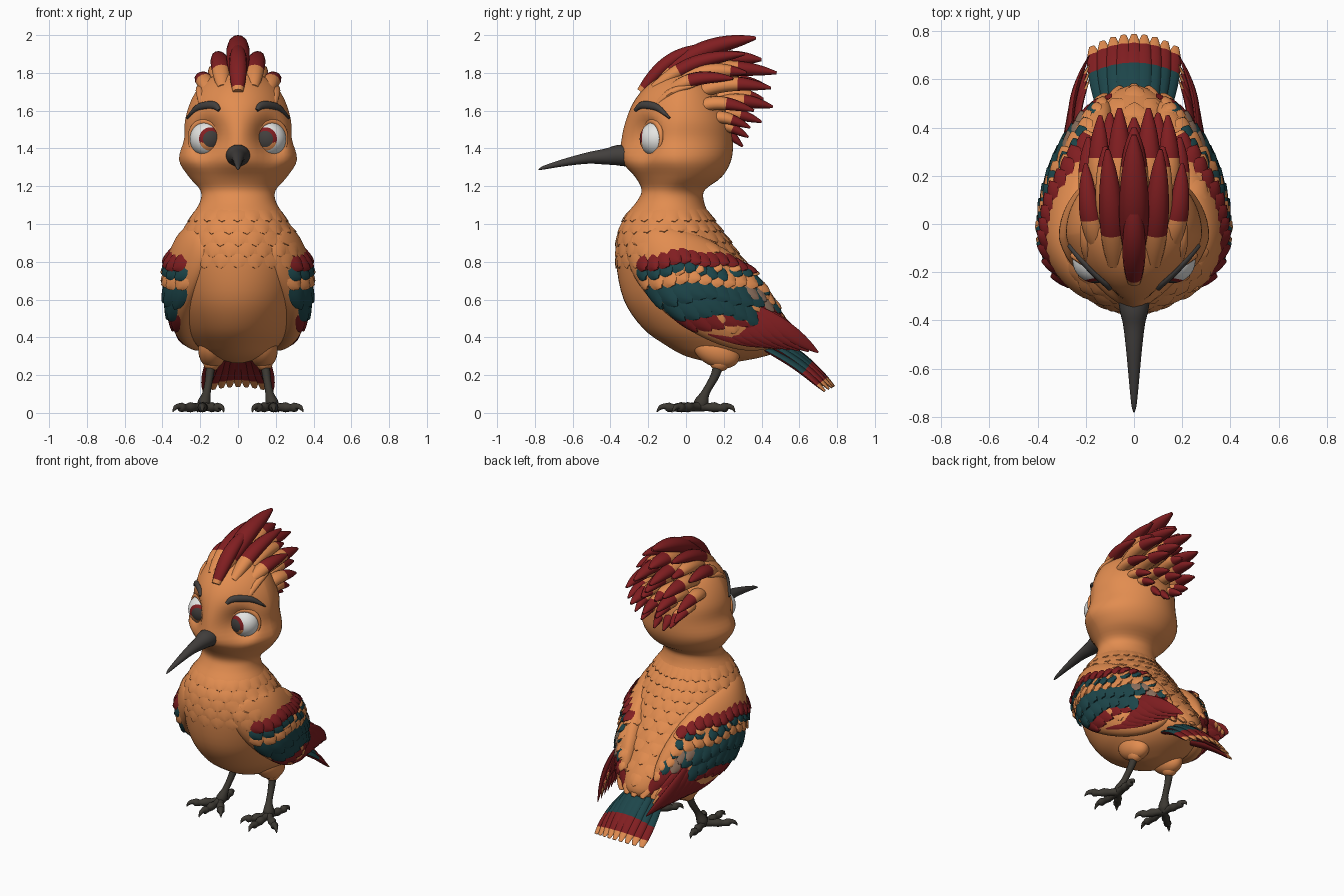
import bpy, bmesh, math
from math import sin, cos, pi, radians
from mathutils import Vector, Matrix
from mathutils.bvhtree import BVHTree

if "Cube" in bpy.data.objects:
    bpy.data.objects.remove(bpy.data.objects["Cube"])

COLOURS = {"orange": (.76, .265, .08), "red": (.22, .013, .015), "teal": (.012, .06, .068),
           "taupe": (.26, .16, .11), "charcoal": (.055, .05, .047), "foot_grey": (.045, .04, .032),
           "eye_white": (.78, .78, .76)}
NAMES = list(COLOURS)
MATS = []
for name, rgb in COLOURS.items():
    m = bpy.data.materials.new(name)
    m.use_nodes = True
    m.diffuse_color = (*rgb, 1)
    m.node_tree.nodes["Principled BSDF"].inputs["Base Color"].default_value = (*rgb, 1)
    m.node_tree.nodes["Principled BSDF"].inputs["Roughness"].default_value = .8
    MATS.append(m)


def finish(name, bm, mirror=False, angle=40):
    bmesh.ops.recalc_face_normals(bm, faces=bm.faces)
    me = bpy.data.meshes.new(name)
    bm.to_mesh(me)
    for m in MATS:
        me.materials.append(m)
    ob = bpy.data.objects.new(name, me)
    bpy.context.collection.objects.link(ob)
    bpy.ops.object.select_all(action='DESELECT')
    ob.select_set(True)
    bpy.context.view_layer.objects.active = ob
    bpy.ops.object.shade_smooth_by_angle(angle=radians(angle))
    if mirror:
        ob.modifiers.new("mirror", 'MIRROR').use_mirror_merge = False


def skin(bm, rings, mat=lambda t: "orange"):
    """Bridge rings of points and cap both ends."""
    vs = [[bm.verts.new(p) for p in r] for r in rings]
    n = len(vs[0])
    for i in range(len(vs) - 1):
        for k in range(n):
            f = bm.faces.new((vs[i][k], vs[i][(k + 1) % n], vs[i + 1][(k + 1) % n], vs[i + 1][k]))
            f.material_index = NAMES.index(mat((i + .5) / (len(vs) - 1)))
    for r, t in ((vs[0], 0), (vs[-1], 1)):
        bm.faces.new(r).material_index = NAMES.index(mat(t))


def spline(keys, steps):
    """Catmull-Rom through tuples of numbers."""
    out = []
    for i in range(len(keys) - 1):
        a, b, c, d = (keys[max(0, min(len(keys) - 1, i + j))] for j in (-1, 0, 1, 2))
        for s in range(steps):
            t = s / steps
            out.append([.5 * (2*q + (r-p)*t + (2*p-5*q+4*r-w)*t*t + (3*q-p-3*r+w)*t**3)
                        for p, q, r, w in zip(a, b, c, d)])
    return out + [list(keys[-1])]


def tube(bm, keys, normal, mat, steps=4, sides=12):
    """Keys are x, y, z, half width, half thickness."""
    pts = spline(keys, steps)
    rings = []
    for i, p in enumerate(pts):
        d = Vector(pts[min(i + 1, len(pts) - 1)][:3]) - Vector(pts[max(i - 1, 0)][:3])
        s = Vector(normal).cross(d).normalized()
        n = d.cross(s).normalized()
        rings.append([Vector(p[:3]) + s * p[3] * cos(2*pi*k/sides) + n * p[4] * sin(2*pi*k/sides)
                      for k in range(sides)])
    skin(bm, rings, mat if callable(mat) else lambda t: mat)


def leaf(bm, root, tip, width, thick, normal, mat, bend=0.0, blunt=.7):
    """Long loose feather, swollen in the middle and closed at the tip."""
    keys = []
    for i in range(9):
        u = i / 8
        p = Vector(root).lerp(Vector(tip), u) + Vector(normal) * bend * sin(pi * u)
        f = max(.04, sin(pi * (.12 + .88 * u))) ** blunt
        keys.append((*p, width * f, thick * f))
    tube(bm, keys, normal, mat, steps=2)


def ball(bm, centre, size, rot=Matrix(), mat="orange", segs=32):
    mtx = Matrix.Translation(centre) @ rot @ Matrix.Diagonal((*size, 1))
    vs = bmesh.ops.create_uvsphere(bm, u_segments=segs, v_segments=segs, radius=1, matrix=mtx)["verts"]
    faces = {f for v in vs for f in v.link_faces}
    for f in faces:
        f.material_index = NAMES.index(mat)
    return faces


# Body and head skin: height, front, back, half width
PROFILE = [(.265, .14, .24, .03), (.3, .0, .42, .15), (.36, -.11, .56, .22), (.45, -.23, .56, .275),
           (.6, -.33, .46, .315), (.8, -.37, .31, .325), (.95, -.36, .2, .295), (1.05, -.315, .125, .24),
           (1.12, -.26, .095, .2), (1.18, -.235, .10, .2), (1.25, -.27, .19, .26), (1.34, -.345, .24, .312),
           (1.45, -.345, .25, .285), (1.55, -.32, .24, .28), (1.65, -.275, .2, .25), (1.73, -.21, .15, .2),
           (1.785, -.13, .08, .125), (1.81, -.06, .01, .03)]
body = bmesh.new()
rings = []
for z, yf, yb, w in spline(PROFILE, 4):
    ring = []
    head = min(1, max(0, (z - 1.15) / .15))
    low = min(1, max(0, (.8 - z) / .3))
    for k in range(56):
        a = 2 * pi * k / 56
        mid, half, c = (yf + yb) / 2, (yb - yf) / 2, cos(a)
        power = 1 + .45 * head if c > 0 else 1 + .4 * low
        p = Vector((w * sin(a), mid - half * math.copysign(abs(c) ** power, c), z))
        # eye sockets
        d = (Vector((abs(p.x), p.y, z)) - Vector((.165, -.26, 1.45))).length
        p.y += .135 * math.exp(-(d / .1) ** 2)
        ring.append(p)
    rings.append(ring)
skin(body, rings)
bmesh.ops.recalc_face_normals(body, faces=body.faces)

# Wing shoulders, curved round the body
wing = bmesh.new()
WING_ROT = (Matrix.Rotation(radians(-7), 4, 'Y') @ Matrix.Rotation(radians(11), 4, 'Z')
            @ Matrix.Rotation(radians(-33), 4, 'X'))
ball(wing, (.258, .1, .66), (.12, .48, .235), WING_ROT, segs=40)
for v in wing.verts:
    v.co.x -= (1.3 if v.co.y < 0 else .3) * v.co.y ** 2

# Surface that short feathers lie on
both = bmesh.new()
for src in (body, wing):
    me = bpy.data.meshes.new("temp")
    src.to_mesh(me)
    both.from_mesh(me)
    bpy.data.meshes.remove(me)
TREE = BVHTree.FromBMesh(both)
finish("body_and_head", body, angle=60)
finish("wing_shoulder", wing, mirror=True)

SPAN = [(0, .6, 0), (.25, .95, .5), (.5, 1, .75), (.75, .9, .95), (.92, .6, 1), (1, .2, 1), (1.01, .2, -.4)]


def scale(bm, root, normal, direction, length, width, mat, lift=.014):
    """Short feather moulded to the surface, raised at its tip."""
    t = (direction - normal * direction.dot(normal)).normalized()
    s = normal.cross(t)
    grid = []
    for u, f, h in SPAN:
        row = []
        for v in (-1, -.5, 0, .5, 1):
            q = root + t * length * (u - .06 * v * v) + s * width * f * v
            co, n, _, _ = TREE.find_nearest(q)
            row.append(bm.verts.new(co + n * (lift * h * (1 - .55 * v * v) - .001)))
        grid.append(row)
    for r0, r1 in zip(grid, grid[1:]):
        for k in range(4):
            f = bm.faces.new((r0[k], r0[k + 1], r1[k + 1], r1[k]))
            f.material_index = NAMES.index(mat)


# Plumage rows round the neck, chest and back
bm = bmesh.new()
for r in range(11):
    z = .50 + r * .058
    for k in range(22):
        a = 2 * pi * (k + .5 * (r % 2)) / 22
        if abs(sin(a)) > .85 and z < 1 or cos(a) > 0 and z < .8:
            continue
        origin = Vector((sin(a), -.05 - cos(a), z))
        hit, n, _, _ = TREE.ray_cast(origin, Vector((-sin(a), cos(a), 0)))
        if hit:
            scale(bm, hit, n, Vector((0, .2, -1)), .085, .042, "orange", .008 if cos(a) > 0 else .011)
finish("plumage", bm, angle=50)

# Wing coverts, lowest row first: start, end, count, length, half width, colour, lift
ROWS = [((-.08, .53), (.42, .53), 8, .18, .045, "red", .012),
        ((.36, .62), (.50, .51), 4, .15, .045, "red", .014),
        ((.43, .62), (.50, .54), 3, .06, .03, "orange", .018),
        ((.38, .69), (.45, .61), 2, .09, .035, "teal", .018),
        ((.31, .67), (.40, .61), 3, .10, .038, "taupe", .020),
        ((-.12, .59), (.27, .58), 7, .16, .05, "teal", .017),
        ((-.21, .665), (.31, .66), 9, .15, .05, "teal", .02),
        ((-.24, .72), (.38, .70), 11, .08, .045, "orange", .022),
        ((-.25, .77), (.15, .76), 8, .085, .042, "teal", .024),
        ((.24, .77), (.35, .73), 3, .07, .036, "teal", .024),
        ((-.05, .77), (.34, .75), 5, .05, .036, "orange", .026),
        ((-.25, .82), (.30, .805), 12, .09, .042, "red", .028)]
bm = bmesh.new()
for (y0, z0), (y1, z1), n, length, width, colour, lift in ROWS:
    for i in range(n):
        u = i / (n - 1)
        y, z = y0 + (y1 - y0) * u, z0 + (z1 - z0) * u + .03 * sin(pi * u) + .01 * sin(5 * i)
        hit, nor, _, _ = TREE.ray_cast(Vector((1, y, z)), Vector((-1, 0, 0)))
        if hit and hit.x > .14:
            scale(bm, hit, nor, Vector((0, .8, -.6)), length, width, colour, lift)
finish("wing_coverts", bm, mirror=True, angle=50)

# Long flight feathers
bm = bmesh.new()
for i in range(7):
    u = i / 6
    leaf(bm, (.325 - .06 * u, .0 + .34 * u, .50 + .06 * u), (.24 - .055 * u, .40 + .30 * u, .35 - .03 * u),
         .045, .014, (1, .3, 0), "red", .025)
for i in range(3):
    leaf(bm, (.24, .32 + .04 * i, .56 - .05 * i), (.185, .6 + .03 * i, .42 - .04 * i), .04, .012, (1, .4, .3),
         lambda t: "red" if t < .8 else "orange", .02)
finish("flight_feathers", bm, mirror=True)

# Tail fan, arched so the outer feathers hang lower
bm = bmesh.new()
for i in range(-4, 5):
    u = i / 4
    leaf(bm, (.1 * u, .42, .43 - .09 * u * u), (.175 * u, .785 - .05 * u * u, .14 - .025 * u * u), .042, .018,
         (.3 * u, .6, .75), lambda t: "teal" if t < .62 else "red" if t < .87 else "orange", .02, .38)
bmesh.ops.recalc_face_normals(bm, faces=bm.faces)
for f in bm.faces:
    if f.normal.z < -.2 and f.calc_center_median().y < .72:
        f.material_index = NAMES.index("red")
finish("tail_feathers", bm)
bm = bmesh.new()
for i in range(-2, 3):
    leaf(bm, (.07 * i, .36, .52), (.06 * i, .58 - .01 * i * i, .36), .06, .025, (0, .6, .75), "orange", .02, .5)
finish("rump_feathers", bm)

# Crest: root, tip, half width, share that is orange; off-centre feathers come in pairs
CREST = [((0, -.24, 1.70), (0, .12, 1.945), .048, .08), ((0, -.14, 1.77), (0, .37, 1.985), .062, .15),
         ((.08, -.17, 1.72), (.11, .31, 1.90), .05, .3), ((.06, -.02, 1.76), (.06, .48, 1.80), .055, .6),
         ((.14, -.12, 1.68), (.2, .25, 1.77), .045, .45), ((.12, .03, 1.68), (.14, .45, 1.72), .05, .62),
         ((0, .02, 1.78), (0, .40, 1.87), .06, .6), ((.09, -.06, 1.73), (.12, .32, 1.80), .055, .8),
         ((0, .08, 1.7), (0, .44, 1.72), .055, .62), ((.1, .1, 1.6), (.1, .46, 1.62), .05, .6),
         ((.05, .1, 1.62), (.05, .41, 1.66), .055, .8), ((.16, .02, 1.6), (.19, .36, 1.60), .045, .62),
         ((.04, .1, 1.55), (.05, .40, 1.54), .045, .68), ((.13, .08, 1.54), (.15, .34, 1.51), .04, .68),
         ((.1, .12, 1.5), (.11, .33, 1.46), .04, .68), ((.035, .15, 1.5), (.035, .3, 1.41), .038, .62)]
bm = bmesh.new()
for root, tip, w, share in CREST:
    for side in ((1, -1) if root[0] else (1,)):
        flip = Vector((side, 1, 1))
        leaf(bm, Vector(root) * flip, Vector(tip) * flip, w, w * .8, (.3 * side * (root[0] > .1), -.45, .9),
             lambda t: "orange" if t < share else "red", .045, .55)
# small forehead tufts
for i in range(-4, 5):
    x = .045 * i
    leaf(bm, (x, -.25 + .02 * abs(i), 1.66 - .012 * abs(i)), (x * 1.15, .05, 1.81 - .02 * abs(i)),
         .03, .022, (0, -.45, .9), "orange", .03)
finish("crest", bm)

# Beak
bm = bmesh.new()
tube(bm, [(0, -.28, 1.36, .07, .06), (0, -.355, 1.364, .06, .055), (0, -.42, 1.357, .045, .043),
          (0, -.52, 1.349, .033, .03), (0, -.65, 1.324, .021, .019), (0, -.75, 1.299, .011, .01),
          (0, -.78, 1.288, .003, .003)], (0, 0, 1), "charcoal", sides=20)
finish("beak", bm)

# Eyes, with iris and pupil cut along rings round the gaze direction
bm = bmesh.new()
eye, gaze = Vector((.16, -.15, 1.45)), Vector((-.2, -1, 0)).normalized()
for f in ball(bm, eye, (.095,) * 3, gaze.to_track_quat('Z', 'Y').to_matrix().to_4x4(), "eye_white", 40):
    off = f.calc_center_median() - eye
    ang = off.angle(gaze)
    if ang < .72:
        f.material_index = NAMES.index("charcoal" if ang < .5 else "red" if off.z > -.02 else "orange")
finish("eye", bm, mirror=True)

# Eyelid rims, heavier above
bm = bmesh.new()
out = Vector((.5, -.86, .05)).normalized()
side = out.cross(Vector((0, 0, 1))).normalized()
up = side.cross(out)
lid = []
for k in range(33):
    a = 2 * pi * k / 32
    r = .01 + .009 * max(0, sin(a))
    lid.append((*(eye + out * .032 + side * .092 * cos(a) + up * .091 * sin(a)), r, r))
tube(bm, lid, out, "orange", steps=1)
finish("eyelid", bm, mirror=True)

# Brows
bm = bmesh.new()
keys = []
for p, r in (((.115, -.29, 1.605), .01), ((.14, -.27, 1.632), .019), ((.18, -.235, 1.643), .021),
             ((.23, -.16, 1.62), .018), ((.265, -.085, 1.56), .005)):
    keys.append((*TREE.find_nearest(Vector(p))[0], r, .014))
tube(bm, keys, (.5, -.8, .3), "charcoal")
finish("brow", bm, mirror=True)

# Thighs, legs, toes and claws
bm = bmesh.new()
ball(bm, (.135, .16, .33), (.075, .13, .085), Matrix.Rotation(radians(-25), 4, 'X'))
ball(bm, (.14, .18, .27), (.045, .055, .05))
finish("thigh", bm, mirror=True)
bm = bmesh.new()
tube(bm, [(.14, .18, .29, .03, .032), (.15, .155, .2, .022, .024), (.165, .105, .11, .021, .022),
          (.18, .08, .05, .035, .04), (.185, .075, .015, .02, .02)], (0, 1, .3), "foot_grey")
for x, y in ((.19, -.155), (.345, -.07), (.075, -.08), (.215, .26)):
    a, b = Vector((.185, .07, .035)), Vector((x, y, 0))
    keys = []
    for u, z, r in ((0, .035, .028), (.25, .03, .021), (.42, .03, .027), (.58, .026, .019), (.72, .03, .025),
                    (.8, .035, .016), (.92, .028, .012), (1, .004, .002)):
        p = a.lerp(b, u)
        keys.append((p.x, p.y, z, r, r))
    tube(bm, keys, (0, 0, 1), "foot_grey", steps=2)
finish("leg_and_foot", bm, mirror=True)
